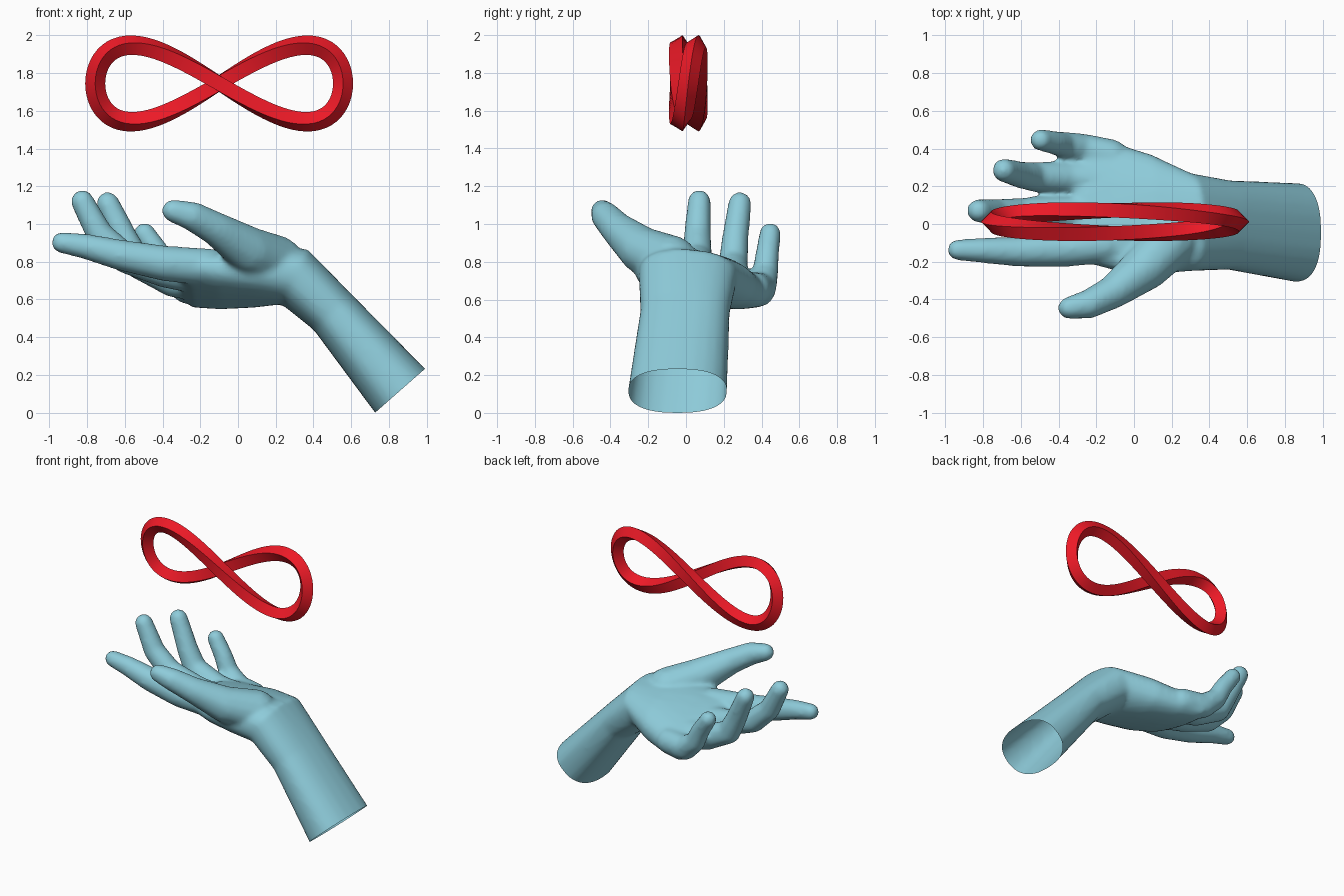
import bpy, bmesh
from math import sin, cos, pi, radians, copysign
from mathutils import Vector

if "Cube" in bpy.data.objects:
    bpy.data.objects.remove(bpy.data.objects["Cube"])


def material(name, rgb):
    m = bpy.data.materials.new(name)
    m.diffuse_color = (*rgb, 1)
    m.use_nodes = True
    m.node_tree.nodes["Principled BSDF"].inputs["Base Color"].default_value = m.diffuse_color
    return m


def add_object(name, bm, mat):
    me = bpy.data.meshes.new(name)
    bm.to_mesh(me)
    ob = bpy.data.objects.new(name, me)
    bpy.context.collection.objects.link(ob)
    me.materials.append(mat)
    return ob


def bridge(bm, rings, closed=False):
    n = len(rings[0])
    pairs = list(zip(rings, rings[1:])) + ([(rings[-1], rings[0])] if closed else [])
    for a, b in pairs:
        for i in range(n):
            j = (i + 1) % n
            bm.faces.new((a[i], a[j], b[j], b[i]))


def sphere_points(c, r):
    for k in range(-4, 5):
        lat = k * pi / 8
        for i in range(14 if abs(k) < 4 else 1):
            a = 2 * pi * i / 14
            yield Vector(c) + r * Vector((cos(lat) * cos(a), cos(lat) * sin(a), sin(lat)))


def digit(bm, joints):
    """Chain of rounded segments; each joint is x, y, z, radius."""
    for a, b in zip(joints, joints[1:]):
        vs = [bm.verts.new(p) for x, y, z, r in (a, b) for p in sphere_points((x, y, z), r)]
        res = bmesh.ops.convex_hull(bm, input=vs)
        junk = {g for g in res["geom_interior"] + res["geom_unused"]
                if isinstance(g, bmesh.types.BMVert)}
        bmesh.ops.delete(bm, geom=list(junk), context='VERTS')


blue = material("hand_blue", (0.27, 0.60, 0.70))
red = material("loop_red", (0.85, 0.01, 0.02))

# Forearm and palm: x, y, z, half width, half thickness, pitch, roll
sections = [
    (0.95, -0.05, 0.015, .267, .18, 48, 0),
    (0.86, -0.045, 0.115, .262, .177, 48, 0),
    (0.50, -0.005, 0.535, .237, .138, 46, 0),
    (0.30, 0.01, 0.72, .260, .160, 25, -4),
    (0.10, 0.05, 0.715, .320, .145, 4, -10),
    (-0.10, 0.09, 0.70, .345, .125, -2, -13),
    (-0.25, 0.13, 0.70, .345, .105, -4, -15),
    (-0.31, 0.125, 0.715, .300, .070, -4, -15)]
bm = bmesh.new()
rings = []
for x, y, z, w, t, p, r in sections:
    p, r = radians(p), radians(r)
    up, side = Vector((sin(p), 0, cos(p))), Vector((0, 1, 0))
    u, v = side * cos(r) + up * sin(r), up * cos(r) - side * sin(r)
    ring = []
    for i in range(24):
        a = 2 * pi * i / 24
        ca, sa = (copysign(abs(f) ** 0.83, f) for f in (cos(a), sin(a)))
        ring.append(bm.verts.new(Vector((x, y, z)) + u * w * ca + v * t * sa))
    rings.append(ring)
bridge(bm, rings)
bm.faces.new(rings[0])
bm.faces.new(rings[-1])

# Index, middle, ring and little finger, then thumb
digit(bm, [(-.15, -.11, .77, .10), (-.38, -.135, .79, .095), (-.62, -.145, .835, .082),
           (-.80, -.14, .88, .068), (-.935, -.137, .902, .056)])
digit(bm, [(-.18, .05, .72, .10), (-.38, .06, .75, .09), (-.60, .06, .82, .08),
           (-.73, .06, .94, .073), (-.825, .07, 1.12, .062)])
digit(bm, [(-.15, .23, .68, .10), (-.34, .245, .70, .09), (-.53, .25, .79, .08),
           (-.60, .26, .92, .072), (-.69, .285, 1.108, .063)])
digit(bm, [(-.12, .36, .655, .09), (-.27, .395, .66, .085), (-.37, .42, .74, .07),
           (-.42, .43, .84, .064), (-.495, .445, .95, .058)])
digit(bm, [(.20, -.08, .79, .15), (.06, -.23, .86, .125), (-.11, -.36, .97, .09),
           (-.24, -.425, 1.04, .078), (-.345, -.445, 1.07, .06)])
bmesh.ops.recalc_face_normals(bm, faces=bm.faces[:])
draft = add_object("hand_draft", bm, blue)

# Fuse the parts into one skin and soften the joins
remesh = draft.modifiers.new("fuse", 'REMESH')
remesh.mode = 'VOXEL'
remesh.voxel_size = 0.016
soften = draft.modifiers.new("soften", 'SMOOTH')
soften.factor = 0.5
soften.iterations = 8
deps = bpy.context.evaluated_depsgraph_get()
skin = bmesh.new()
skin.from_mesh(draft.evaluated_get(deps).to_mesh())
bpy.data.objects.remove(draft)

# Open forearm end
bmesh.ops.bisect_plane(skin, geom=skin.verts[:] + skin.edges[:] + skin.faces[:],
                       plane_co=(0.86, 0, 0.117), plane_no=(0.66, 0, -0.75),
                       clear_outer=True)
for f in skin.faces:
    f.smooth = True
hand = add_object("hand", skin, blue)

# Figure-eight loop: square bar, turned edge-out at the two ends
bm = bmesh.new()
rings = []
N = 96
for k in range(N):
    t = 2 * pi * k / N
    c = Vector((-0.10 + 0.657 * sin(t), 0.0125 - 0.06 * cos(t), 1.745 - 0.203 * sin(2 * t)))
    d = Vector((0.657 * cos(t), 0.06 * sin(t), -0.406 * cos(2 * t))).normalized()
    n = d.cross(Vector((0, 1, 0))).normalized()
    b = n.cross(d)
    turn = pi / 4 * sin(t)
    rings.append([bm.verts.new(c + 0.053 * (n * cos(a) + b * sin(a)))
                  for a in (turn + pi / 4 + i * pi / 2 for i in range(4))])
bridge(bm, rings, closed=True)
bmesh.ops.recalc_face_normals(bm, faces=bm.faces[:])
loop = add_object("infinity_loop", bm, red)
bpy.ops.object.select_all(action='DESELECT')
loop.select_set(True)
bpy.context.view_layer.objects.active = loop
bpy.ops.object.shade_smooth_by_angle(angle=radians(35))
